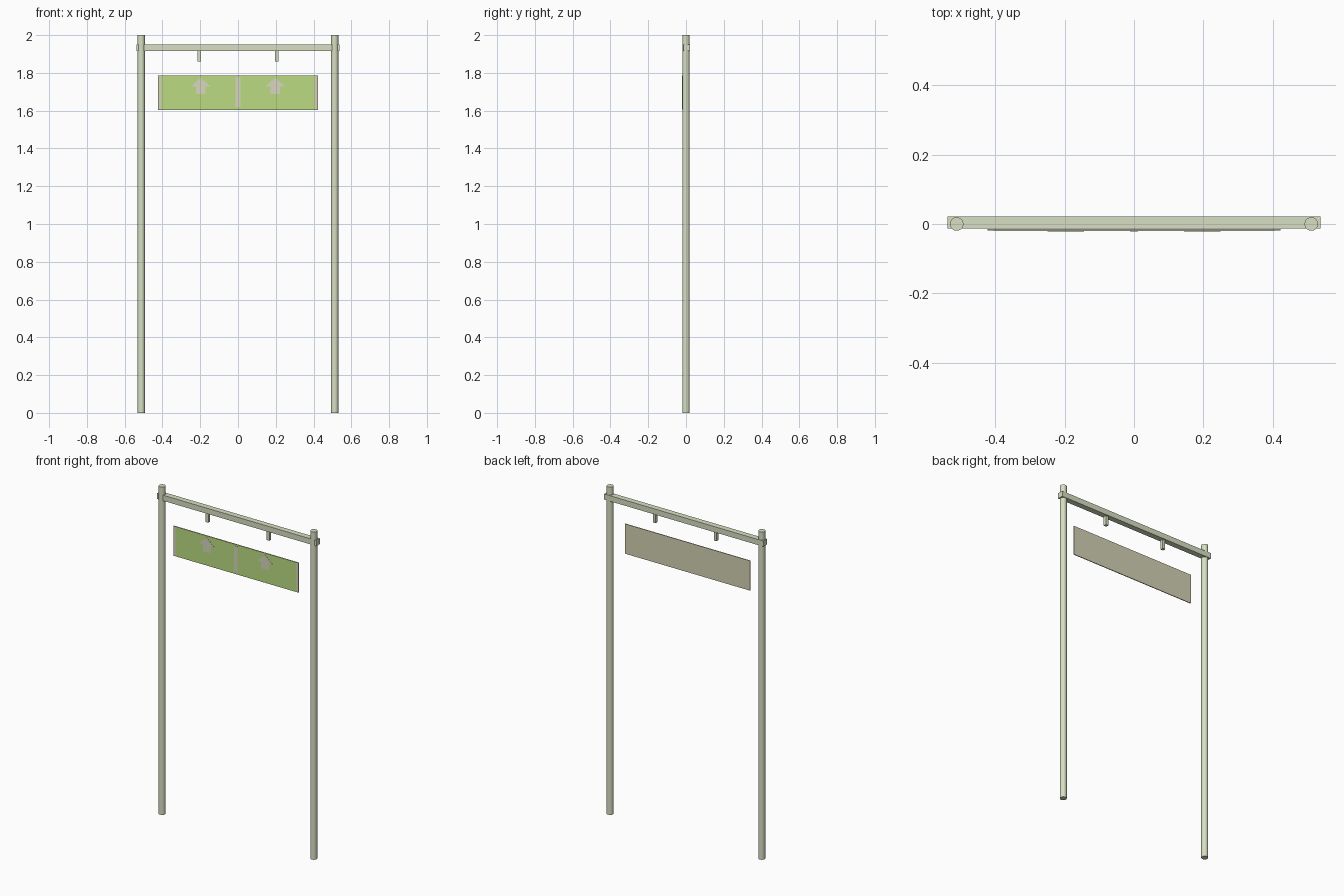
import bpy, bmesh

if "Cube" in bpy.data.objects:
    bpy.data.objects.remove(bpy.data.objects["Cube"])


def material(name, color):
    m = bpy.data.materials.new(name)
    m.diffuse_color = (*color, 1)
    m.use_nodes = True
    m.node_tree.nodes["Principled BSDF"].inputs["Base Color"].default_value = m.diffuse_color
    return m


metal = material("pale_metal", (0.68, 0.74, 0.54))
backing = material("beige_backing", (0.66, 0.65, 0.46))
green = material("sign_green", (0.50, 0.72, 0.22))
symbol = material("symbol_beige", (0.68, 0.68, 0.52))


def box(name, x0, x1, y0, y1, z0, z1, mat):
    bpy.ops.mesh.primitive_cube_add(size=1, location=((x0 + x1) / 2, (y0 + y1) / 2, (z0 + z1) / 2))
    o = bpy.context.object
    o.name = name
    o.scale = (x1 - x0, y1 - y0, z1 - z0)
    bpy.ops.object.transform_apply(location=False, rotation=False, scale=True)
    o.data.materials.append(mat)
    return o


def plate(name, points, y0, y1, mat):
    """Extrude an x-z outline from y0 (front) to y1 (back)."""
    bm = bmesh.new()
    face = bm.faces.new([bm.verts.new((x, y0, z)) for x, z in points])
    new = bmesh.ops.extrude_face_region(bm, geom=[face])["geom"]
    for v in new:
        if isinstance(v, bmesh.types.BMVert):
            v.co.y = y1
    bmesh.ops.recalc_face_normals(bm, faces=bm.faces)
    me = bpy.data.meshes.new(name)
    bm.to_mesh(me)
    bm.free()
    o = bpy.data.objects.new(name, me)
    bpy.context.collection.objects.link(o)
    me.materials.append(mat)
    return o


# Crossbar running through both posts
box("crossbar", -0.538, 0.538, -0.013, 0.022, 1.917, 1.951, metal)

# Sign board with green front panel and raised centre divider
box("sign_board", -0.423, 0.423, -0.019, -0.014, 1.604, 1.786, backing)
box("green_panel", -0.405, 0.405, -0.0202, -0.019, 1.605, 1.785, green)
box("panel_divider", -0.012, 0.012, -0.0214, -0.0202, 1.62, 1.775, symbol)

# Up-arrow outline, half width then mirrored
half = [(0, 1.775), (0.053, 1.727), (0.026, 1.727), (0.026, 1.687)]
arrow = half + [(-x, z) for x, z in reversed(half[1:])]

for side, s in (("left", -1), ("right", 1)):
    # Round post
    bpy.ops.mesh.primitive_cylinder_add(vertices=32, radius=0.0195, depth=2, location=(s * 0.512, 0, 1))
    post = bpy.context.object
    post.name = side + "_post"
    post.data.materials.append(metal)
    bpy.ops.object.shade_smooth_by_angle()
    # Short hanger stub under the crossbar
    x = s * 0.206
    box(side + "_hanger", x - 0.009, x + 0.009, -0.005, 0.013, 1.86, 1.919, metal)
    # Arrow symbol
    cx = s * 0.197
    plate(side + "_arrow", [(cx + px, pz) for px, pz in arrow], -0.0214, -0.0202, symbol)
